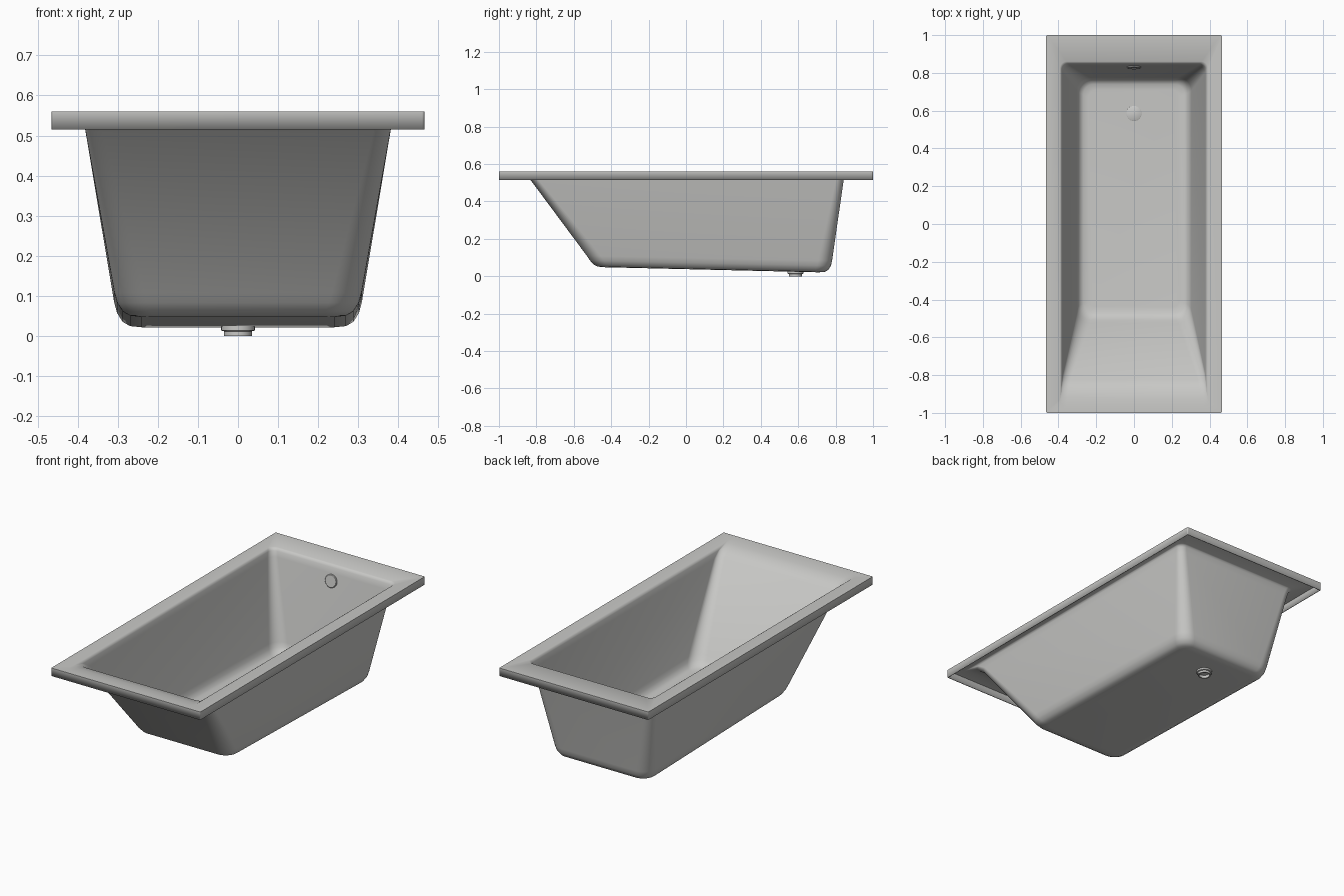
import bpy, bmesh, math
from mathutils import Vector

if "Cube" in bpy.data.objects:
    bpy.data.objects.remove(bpy.data.objects["Cube"])

# One glossy off-white enamel colour
enamel = bpy.data.materials.new("enamel_grey")
enamel.use_nodes = True
COLOUR = (0.58, 0.58, 0.565, 1)
enamel.diffuse_color = COLOUR
enamel.node_tree.nodes["Principled BSDF"].inputs["Base Color"].default_value = COLOUR


def make_object(name, bm):
    mesh = bpy.data.meshes.new(name)
    bm.to_mesh(mesh)
    bm.free()
    mesh.materials.append(enamel)
    obj = bpy.data.objects.new(name, mesh)
    bpy.context.collection.objects.link(obj)
    bpy.ops.object.select_all(action='DESELECT')
    obj.select_set(True)
    bpy.context.view_layer.objects.active = obj
    bpy.ops.object.shade_smooth_by_angle(angle=math.radians(38))
    return obj


def rounded_ring(bm, z, half, front, back, radius, steps=8):
    """Counter-clockwise rounded rectangle; the floor falls towards the drain."""
    centres = [(half - radius, back - radius), (radius - half, back - radius),
               (radius - half, front + radius), (half - radius, front + radius)]
    ring = []
    for quarter, (cx, cy) in enumerate(centres):
        for k in range(steps + 1):
            a = (quarter + k / steps) * math.pi / 2
            x, y = cx + radius * math.cos(a), cy + radius * math.sin(a)
            fall = 0.026 * y * max(0, 1 - z / 0.5)
            ring.append(bm.verts.new((x, y, z - fall)))
    return ring


def bridge(bm, a, b):
    n = len(a)
    for i in range(n):
        j = (i + 1) % n
        bm.faces.new((a[i], a[j], b[j], b[i]))


def lathe(name, profile, location, tilt=0, sides=32):
    """Closed or capped turned part from (radius, height) points."""
    bm = bmesh.new()
    rings = []
    for r, z in profile:
        rings.append([bm.verts.new((r * math.cos(2 * math.pi * i / sides),
                                    r * math.sin(2 * math.pi * i / sides), z))
                      for i in range(sides)])
    for a, b in zip(rings, rings[1:]):
        bridge(bm, a, b)
    bm.faces.new(rings[0])
    bm.faces.new(rings[-1])
    bmesh.ops.recalc_face_normals(bm, faces=bm.faces)
    obj = make_object(name, bm)
    obj.location = location
    obj.rotation_euler.x = tilt
    return obj


# Tub: lip, flat rim, rolled edge, walls, filleted floor
# (height, half width, front, back, corner radius)
SECTIONS = [
    (0.515, 0.465, -1.0, 1.0, 0.006),
    (0.56, 0.465, -1.0, 1.0, 0.006),
    (0.56, 0.392, -0.965, 0.86, 0.035),
    (0.555, 0.385, -0.92, 0.852, 0.035),
    (0.545, 0.381, -0.87, 0.846, 0.035),
    (0.515, 0.376, -0.825, 0.838, 0.038),
    (0.10, 0.304, -0.525, 0.776, 0.07),
    (0.075, 0.297, -0.508, 0.770, 0.07),
    (0.055, 0.284, -0.49, 0.757, 0.065),
    (0.046, 0.268, -0.472, 0.74, 0.055),
    (0.043, 0.24, -0.44, 0.71, 0.04),
]
bm = bmesh.new()
rings = [rounded_ring(bm, *s) for s in SECTIONS]
for a, b in zip(rings, rings[1:]):
    bridge(bm, a, b)
bm.faces.new(rings[-1])
tub = make_object("tub_shell", bm)
wall = tub.modifiers.new("wall_thickness", 'SOLIDIFY')
wall.thickness = 0.005
wall.offset = -1
wall.use_even_offset = True

# Drain cover on the floor, and the hollow outlet below it
DRAIN_Y = 0.585
lathe("drain_cover", [(0.04, 0), (0.04, 0.004), (0.037, 0.006)],
      (0, DRAIN_Y, 0.026), tilt=-0.024)
lathe("drain_outlet", [(0.028, 0.016), (0.028, 0), (0.035, 0), (0.035, 0.012),
                       (0.042, 0.014), (0.042, 0.026)], (0, DRAIN_Y, 0))

# Overflow cover on the back wall
lathe("overflow_cover", [(0.036, 0), (0.036, 0.006), (0.033, 0.009)],
      (0, 0.833, 0.475), tilt=math.radians(81))
